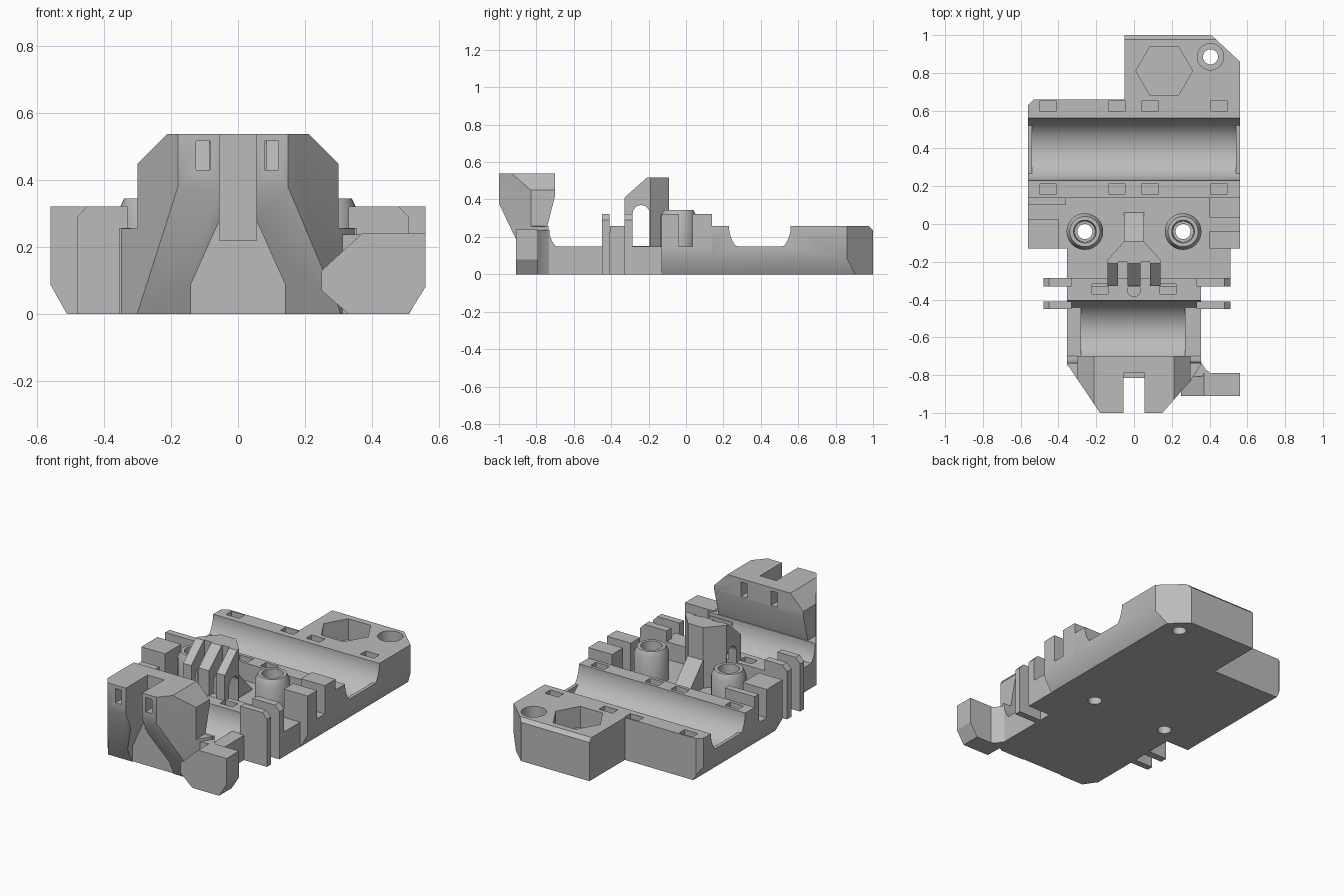
import bpy, bmesh, math
from mathutils import Vector

if "Cube" in bpy.data.objects:
    bpy.data.objects.remove(bpy.data.objects["Cube"], do_unlink=True)

GREY = (0.5, 0.5, 0.5, 1)
mat = bpy.data.materials.new("plain grey")
mat.use_nodes = True
mat.diffuse_color = GREY
mat.node_tree.nodes["Principled BSDF"].inputs["Base Color"].default_value = GREY

# Plane axes for a profile extruded along each direction
PLACE = {"x": lambda a, b, t: (t, a, b),
         "y": lambda a, b, t: (a, t, b),
         "z": lambda a, b, t: (a, b, t)}


def finish(name, bm):
    bmesh.ops.recalc_face_normals(bm, faces=bm.faces)
    mesh = bpy.data.meshes.new(name)
    bm.to_mesh(mesh)
    bm.free()
    mesh.materials.append(mat)
    ob = bpy.data.objects.new(name, mesh)
    bpy.context.collection.objects.link(ob)
    return ob


def prism(name, axis, pts, lo, hi):
    bm = bmesh.new()
    put = PLACE[axis]
    face = bm.faces.new([bm.verts.new(put(a, b, lo)) for a, b in pts])
    out = bmesh.ops.extrude_face_region(bm, geom=[face])
    move = Vector(put(0, 0, hi - lo))
    bmesh.ops.translate(bm, vec=move, verts=[v for v in out["geom"] if isinstance(v, bmesh.types.BMVert)])
    return finish(name, bm)


def box(name, x0, x1, y0, y1, z0, z1):
    return prism(name, "z", [(x0, y0), (x1, y0), (x1, y1), (x0, y1)], z0, z1)


def circle(cx, cy, r, n=32):
    return [(cx + r * math.cos(math.tau * i / n), cy + r * math.sin(math.tau * i / n)) for i in range(n)]


def lathe(name, profile, x, y):
    bm = bmesh.new()
    vs = [bm.verts.new((r, 0, z)) for r, z in profile]
    es = [bm.edges.new((vs[i - 1], vs[i])) for i in range(len(vs))]
    bmesh.ops.spin(bm, geom=vs + es, cent=(0, 0, 0), axis=(0, 0, 1), angle=math.tau, steps=32)
    bmesh.ops.remove_doubles(bm, verts=bm.verts, dist=0.0001)
    bmesh.ops.translate(bm, vec=(x, y, 0), verts=bm.verts)
    return finish(name, bm)


def carve(ob, cutters, operation="DIFFERENCE"):
    for c in cutters:
        c.hide_render = True
        m = ob.modifiers.new("carve", "BOOLEAN")
        m.operation, m.solver, m.object = operation, "EXACT", c
        bpy.context.view_layer.objects.active = ob
        bpy.ops.object.modifier_apply(modifier=m.name)
        bpy.data.objects.remove(c, do_unlink=True)


def trough(cy, x0, x1):
    # Round bearing seat with raised flat lips at both ends
    arc = [(cy + 0.165 * math.cos(a), 0.255 + 0.165 * math.sin(a))
           for a in (-math.pi + math.pi * i / 32 for i in range(33))]
    top = [(cy + 0.165, 0.4), (cy - 0.165, 0.4)]
    lip = [(y, max(z, 0.15)) for y, z in arc]
    return [prism("lip_cutter", "x", lip + top, -0.7, 0.7),
            prism("seat_cutter", "x", arc + top, x0, x1)]


def belly_chamfers():
    return [prism("belly_cutter", "y", [(s * 0.51, -0.002), (s * 0.562, 0.09), (s * 0.6, 0.09), (s * 0.6, -0.002)],
                  -0.3, 1.1) for s in (-1, 1)]


# Rear block with the wide bearing seat and mounting tab
rear = prism("rear_block", "z", [(-0.56, 0.14), (0.56, 0.14), (0.56, 0.86), (0.41, 1), (-0.05, 1),
                                 (-0.05, 0.66), (-0.53, 0.66), (-0.56, 0.63)], 0, 0.257)
carve(rear, trough(0.395, -0.54, 0.54) + belly_chamfers())
carve(rear, [prism("tab_edge_cutter", "x", [(0.975, 0.26), (1.01, 0.225), (1.01, 0.26)], -0.1, 0.6),
             prism("nut_cutter", "z", circle(0.16, 0.81, 0.15, 6), 0.13, 0.4),
             prism("bore_cutter", "z", circle(0.405, 0.885, 0.04), -0.1, 0.4),
             prism("counterbore_cutter", "z", circle(0.405, 0.885, 0.07), 0.17, 0.4)])
carve(rear, [box("tie_cutter", x - 0.045, x + 0.045, y - 0.026, y + 0.026, 0.11, 0.4)
             for x in (-0.455, -0.09, 0.085, 0.45) for y in (0.185, 0.625)])

# Low deck between the two seats
deck = prism("middle_deck", "z", [(-0.56, 0.14), (-0.56, -0.13), (-0.355, -0.13), (-0.355, -0.33),
                                  (0.51, -0.33), (0.51, -0.13), (0.56, -0.13), (0.56, 0.14)], 0, 0.15)
carve(deck, belly_chamfers())
carve(deck, [prism("screw_cutter", "z", circle(x, -0.04, 0.04), -0.1, 0.4) for x in (-0.26, 0.26)])

# Screw bosses
for side, x in (("right", -0.26), ("left", 0.26)):
    lathe(side + "_screw_boss", [(0.04, 0.14), (0.097, 0.14), (0.097, 0.31), (0.08, 0.345),
                                 (0.06, 0.345), (0.055, 0.25), (0.04, 0.25)], x, -0.04)

# Side cheeks beside the bosses
for name, x0, x1, y0, y1 in (("left_front_cheek", 0.4, 0.56, -0.13, -0.04),
                             ("left_rear_cheek", 0.4, 0.56, 0.035, 0.14),
                             ("right_front_cheek", -0.56, -0.4, -0.13, 0.025),
                             ("right_rear_cheek", -0.56, -0.36, 0.1, 0.14)):
    box(name, x0, x1, y0, y1, 0.13, 0.322)

# Front body with the narrow bearing seat
body = box("front_body", -0.355, 0.355, -0.75, -0.285, 0, 0.257)
carve(body, trough(-0.57, -0.28, 0.27))
carve(body, [box("tie_cutter", x - 0.042, x + 0.042, -0.37, -0.318, 0.1, 0.4) for x in (-0.18, 0.18)]
      + [prism("pin_cutter", "z", circle(0, -0.35, 0.034), 0.1, 0.4)])

# Thin side fins
for y0, y1, row in ((-0.45, -0.41, "front"), (-0.33, -0.285, "rear")):
    for s, reach, side in ((-1, 0.48, "right"), (1, 0.51, "left")):
        pts = [(0.33, 0), (reach, 0), (reach, 0.29), (reach - 0.03, 0.322), (0.33, 0.322)]
        prism(f"{side}_{row}_fin", "y", [(s * x, z) for x, z in pts], y0, y1)

# Central tower with a sloped front, arched passage and slits
tower = prism("central_tower", "z", [(-0.14, -0.328), (0.14, -0.328), (0.14, -0.19), (0.05, -0.09),
                                     (-0.05, -0.09), (-0.14, -0.19)], 0.14, 0.518)
arch = [(-0.24 + 0.045 * math.cos(math.pi * i / 12), 0.325 + 0.045 * math.sin(math.pi * i / 12)) for i in range(13)]
carve(tower, [prism("slope_cutter", "x", [(-0.34, 0.4), (-0.2, 0.525), (-0.2, 0.6), (-0.34, 0.6)], -0.3, 0.3),
              prism("arch_cutter", "x", arch + [(-0.285, 0.151), (-0.195, 0.151)], -0.3, 0.3)])
carve(tower, [box("slit_cutter", x - 0.025, x + 0.025, -0.4, -0.2, 0.258, 0.6) for x in (-0.06, 0.06)])
prism("tower_ramp", "x", [(-0.1, 0.14), (0.06, 0.14), (0.06, 0.16), (-0.09, 0.32), (-0.1, 0.32)], -0.052, 0.052)

# Overhanging clamp jaws at the front
jaw = prism("clamp_jaws", "z", [(-0.355, -0.74), (-0.18, -1), (0.15, -1), (0.3, -0.83), (0.355, -0.74),
                                (0.355, -0.7), (-0.355, -0.7)], 0, 0.538)
half = [(0.355, -0.01), (0.355, 0.255), (0.3, 0.257), (0.3, 0.45), (0.21, 0.54)]
carve(jaw, [prism("side_shape", "x", [(-1.01, 0.55), (-0.69, 0.55), (-0.7, 0.42), (-0.742, 0.256), (-0.742, -0.01),
                                      (-0.815, -0.01), (-1.01, 0.4)], -0.5, 0.5),
            prism("front_shape", "y", half + [(-x, z) for x, z in reversed(half)], -1.1, -0.6)], "INTERSECT")
funnel = [(0.055, 0.6), (0.055, 0.28), (0.14, 0.09), (0.14, -0.1)]
carve(jaw, [prism("funnel_cutter", "y", funnel + [(-x, z) for x, z in reversed(funnel)], -1.1, -0.815),
            box("throat_cutter", -0.055, 0.055, -0.9, -0.79, 0.22, 0.6)])
carve(jaw, [box("window_cutter", x - 0.021, x + 0.021, -1.1, -0.6, 0.43, 0.517) for x in (-0.104, 0.1)])

# Side arm beside the jaws
prism("side_arm", "y", [(0.33, 0), (0.51, 0), (0.56, 0.08), (0.56, 0.24), (0.37, 0.24), (0.25, 0.13), (0.25, 0.07)],
      -0.91, -0.79)
prism("arm_root", "z", [(0.2, -0.82), (0.42, -0.8), (0.38, -0.77), (0.354, -0.73), (0.2, -0.73)], 0, 0.238)

# Smooth round walls, keep the edges sharp
for ob in bpy.context.scene.objects:
    ob.select_set(ob.type == "MESH")
bpy.context.view_layer.objects.active = jaw
bpy.ops.object.shade_smooth_by_angle(angle=math.radians(30))
